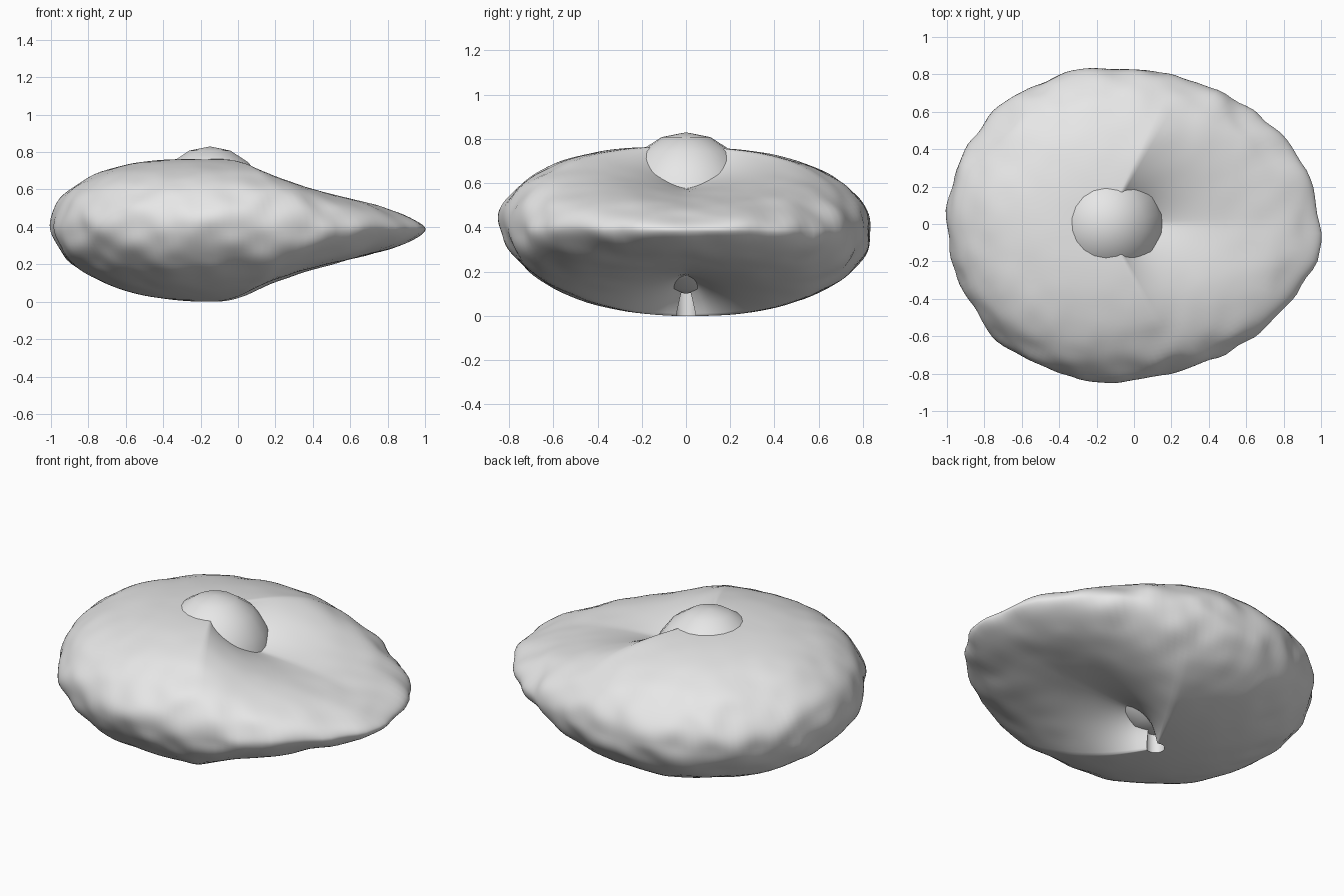
import bpy, bmesh, math
from mathutils import Vector, noise

cube = bpy.data.objects.get("Cube")
if cube:
    bpy.data.objects.remove(cube, do_unlink=True)

CX, MID = -0.15, 0.38      # axis and mid height of the body
SIDES, RING = 144, 64      # steps around the axis and around each section


def make_material(name, colour):
    mat = bpy.data.materials.new(name)
    mat.use_nodes = True
    mat.diffuse_color = colour
    mat.node_tree.nodes["Principled BSDF"].inputs["Base Color"].default_value = colour
    return mat


grey = make_material("pale grey", (0.8, 0.8, 0.8, 1))


def add_object(name, bm, angle):
    bmesh.ops.recalc_face_normals(bm, faces=bm.faces[:])
    mesh = bpy.data.meshes.new(name)
    bm.to_mesh(mesh)
    bm.free()
    mesh.materials.append(grey)
    obj = bpy.data.objects.new(name, mesh)
    bpy.context.collection.objects.link(obj)
    bpy.ops.object.select_all(action='DESELECT')
    obj.select_set(True)
    bpy.context.view_layer.objects.active = obj
    bpy.ops.object.shade_smooth_by_angle(angle=math.radians(angle))
    return obj


def reach(a):
    """Outline radius: two half ellipses, longer towards +x."""
    length = 1.14 if math.cos(a) > 0 else 0.85
    return 1 / math.hypot(math.cos(a) / length, math.sin(a) / 0.835)


def thinness(a):
    """1 in the middle of the +x wedge, fading to 0 at its sides."""
    off = abs(math.remainder(a, math.tau)) / math.radians(63)
    return 1 - min(off, 1) ** 1.4


# Lumpy body: a closed section swept around the axis with a tiny hole
bm = bmesh.new()
rings = []
for i in range(SIDES):
    a = math.tau * i / SIDES
    thin = thinness(a)
    ring = []
    for j in range(RING + 1):
        p = math.pi * j / RING
        t = max(math.sin(p), 0) ** 0.91
        c = math.cos(p)
        drop = math.copysign(abs(c) ** (1 + 0.2 * thin), c)
        hole = 0.03 + 0.02 * (1 - thin)
        r = hole + (reach(a) - hole) * t
        lift = t * (0.02 - 0.01 * math.cos(a) - 0.015 * math.sin(a))
        v = Vector((r * math.cos(a), r * math.sin(a), (0.38 - 0.18 * thin) * drop + lift))
        lump = noise.noise(v * 3.5) * 0.022 + noise.noise(v * 7.5) * 0.022
        v *= 1 + lump * t ** 1.5
        ring.append(bm.verts.new(v + Vector((CX, 0, MID))))
    rings.append(ring)
for i in range(SIDES):
    a, b = rings[i - 1], rings[i]
    for j in range(RING + 1):
        bm.faces.new((a[j - 1], b[j - 1], b[j], a[j]))
low = min(v.co.z for v in bm.verts)
bmesh.ops.translate(bm, verts=bm.verts[:], vec=(0, 0, -low))
add_object("lumpy_body", bm, 50)

# Smooth core that shows above the body and through the underside
bm = bmesh.new()
bmesh.ops.create_uvsphere(bm, u_segments=18, v_segments=9, radius=1)
bmesh.ops.scale(bm, verts=bm.verts[:], vec=(0.325, 0.325, 0.365))
bmesh.ops.translate(bm, verts=bm.verts[:], vec=(CX, 0, 0.465))
add_object("core", bm, 50)
